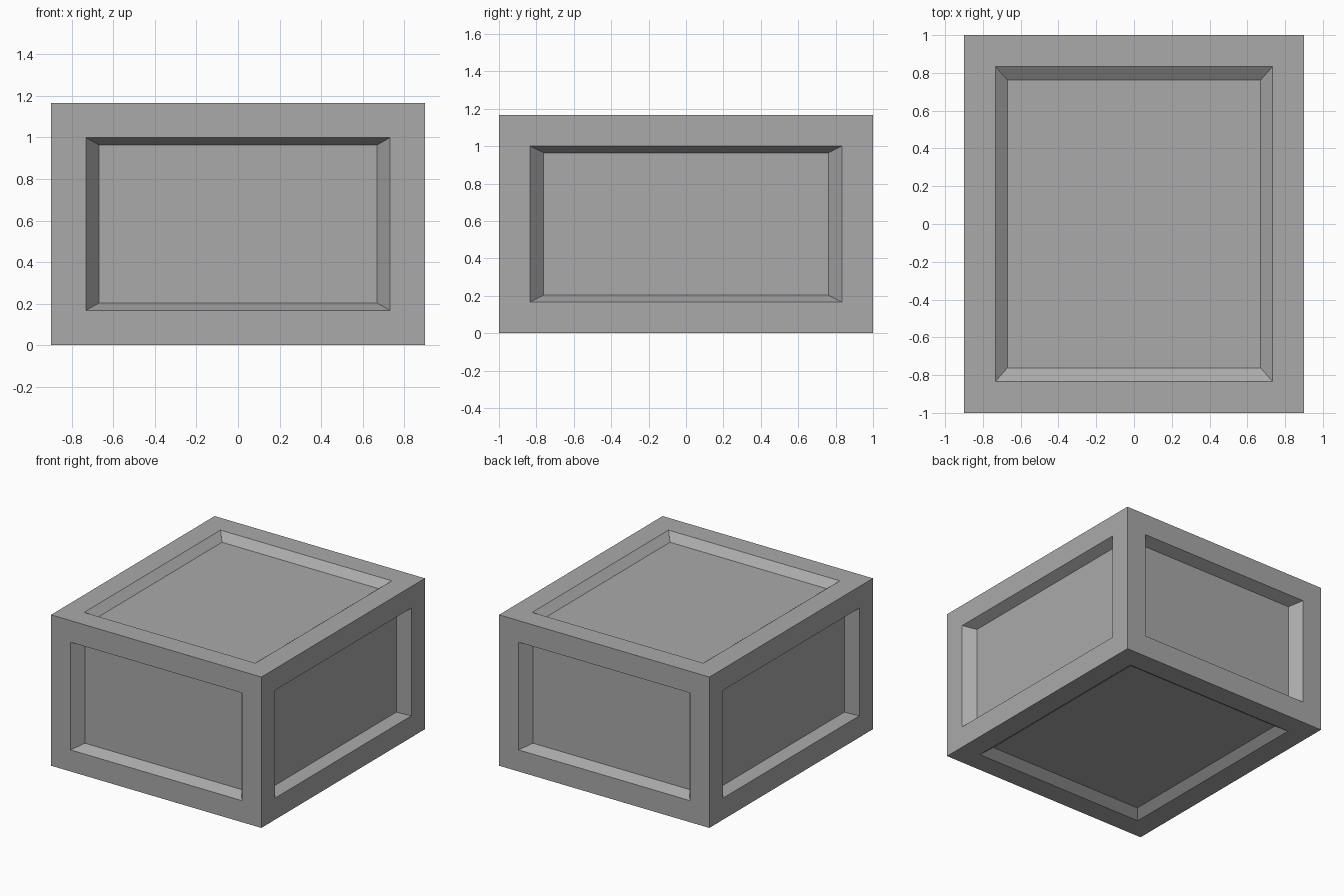
import bpy
import bmesh
from mathutils import Matrix, Vector

cube = bpy.data.objects.get("Cube")
if cube:
    bpy.data.objects.remove(cube, do_unlink=True)

SIZE = Vector((1.8, 2.0, 1.167))   # outer size of the crate
BORDER = 0.167                     # width of the frame on every side
SHRINK = 0.914                     # recessed panels are scaled towards the centre

# Single plain grey
grey = bpy.data.materials.new("plain_grey")
grey.use_nodes = True
colour = (0.4, 0.4, 0.4, 1.0)
grey.diffuse_color = colour
grey.node_tree.nodes["Principled BSDF"].inputs["Base Color"].default_value = colour

# Crate body: a box with a frame inset on each of its six sides
bm = bmesh.new()
bmesh.ops.create_cube(bm, size=1.0, matrix=Matrix.Diagonal(SIZE.to_4d()))
panels = list(bm.faces)
bmesh.ops.inset_individual(bm, faces=panels, thickness=BORDER, use_even_offset=True)

# Recessed panels: inset again, then pull inwards with sloping walls
for panel in panels:
    corners = [v.co.copy() for v in panel.verts]
    bmesh.ops.inset_individual(bm, faces=[panel], thickness=0.01, use_even_offset=True)
    for v in panel.verts:
        nearest = min(corners, key=lambda c: (c - v.co).length)
        v.co = nearest * SHRINK

# Stand the crate on the ground
bmesh.ops.translate(bm, verts=bm.verts, vec=(0, 0, SIZE.z / 2))
bmesh.ops.recalc_face_normals(bm, faces=bm.faces)

mesh = bpy.data.meshes.new("crate")
bm.to_mesh(mesh)
bm.free()
mesh.materials.append(grey)
crate = bpy.data.objects.new("crate", mesh)
bpy.context.collection.objects.link(crate)
